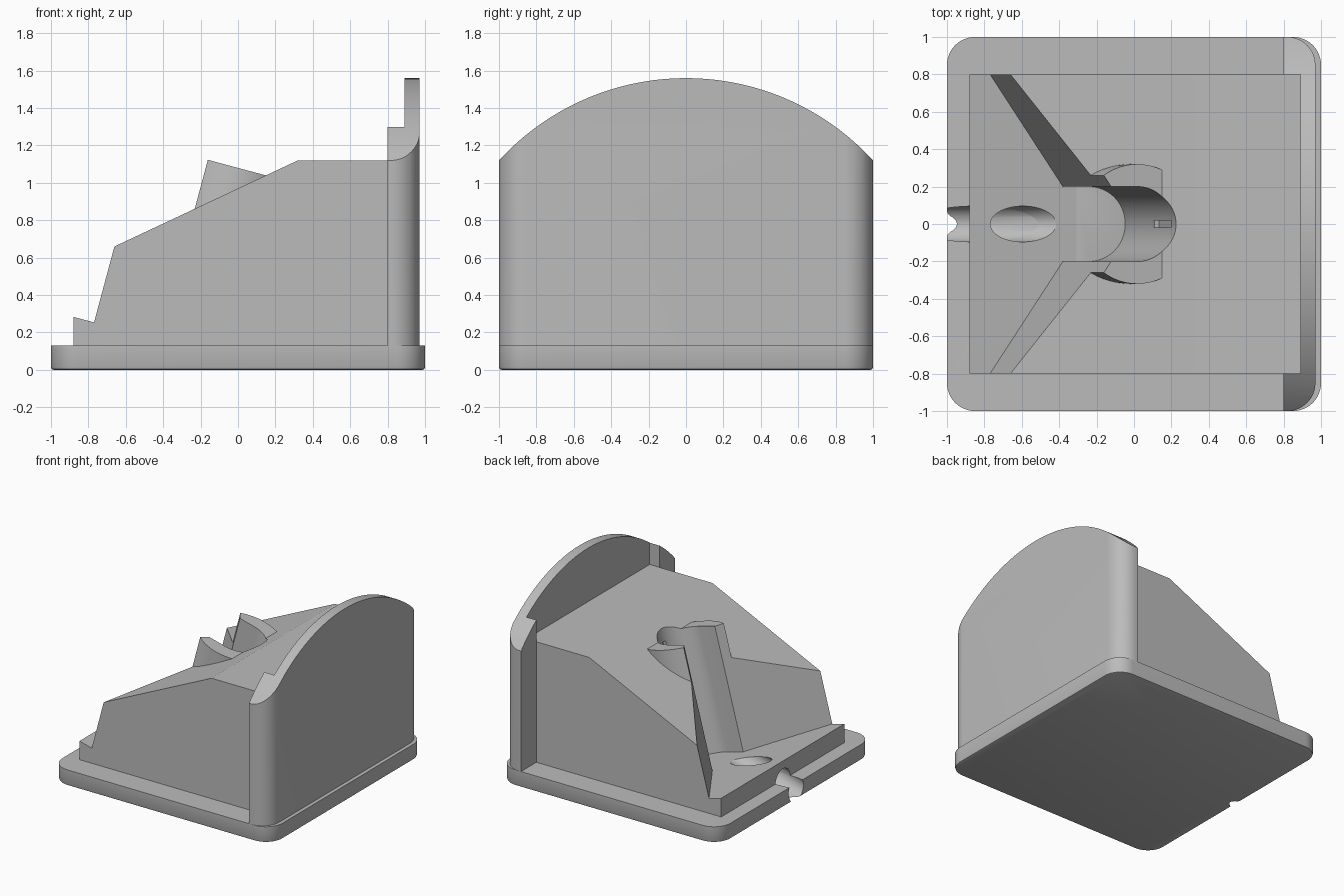
import bpy, bmesh
from math import sin, cos, pi, radians, sqrt
from mathutils import Matrix, Vector

if "Cube" in bpy.data.objects:
    bpy.data.objects.remove(bpy.data.objects["Cube"], do_unlink=True)

# One plain grey plastic
grey = bpy.data.materials.new("grey_plastic")
grey.use_nodes = True
COLOR = (0.50, 0.50, 0.50, 1)
grey.diffuse_color = COLOR
grey.node_tree.nodes["Principled BSDF"].inputs["Base Color"].default_value = COLOR

TILT = radians(15)
# Tilted frame: origin where the socket axis meets the tray floor
TILTED = Matrix.Translation((-0.24, 0, 0.112)) @ Matrix.Rotation(TILT, 4, "Y")
UPRIGHT = Matrix.Identity(4)
SIDEWAYS = Matrix.Rotation(pi / 2, 4, "X")      # profile in x-z, extruded along -y
LENGTHWAYS = Matrix(((0, 0, 1, 0), (1, 0, 0, 0), (0, 1, 0, 0), (0, 0, 0, 1)))


def arc(cx, cy, r, start, end, n=12):
    angles = [radians(start + (end - start) * i / n) for i in range(n + 1)]
    return [(cx + r * cos(a), cy + r * sin(a)) for a in angles]


def mirrored(half):
    return half + [(x, -y) for x, y in reversed(half)]


def prism(name, outline, low, high, frame=UPRIGHT, foot_bevel=0):
    """Extrude a flat outline from low to high inside the given frame."""
    bm = bmesh.new()
    bottom = bm.faces.new([bm.verts.new((x, y, low)) for x, y in outline])
    rim = bmesh.ops.extrude_face_region(bm, geom=[bottom], use_keep_orig=True)["geom"]
    bmesh.ops.translate(bm, vec=(0, 0, high - low),
                        verts=[v for v in rim if isinstance(v, bmesh.types.BMVert)])
    bmesh.ops.recalc_face_normals(bm, faces=bm.faces)
    if foot_bevel:
        edges = [e for e in bm.edges if all(abs(v.co.z - low) < 1e-5 for v in e.verts)]
        bmesh.ops.bevel(bm, geom=edges, offset=foot_bevel, segments=2,
                        profile=0.5, affect="EDGES")
    bmesh.ops.transform(bm, matrix=frame, verts=bm.verts)
    bmesh.ops.recalc_face_normals(bm, faces=bm.faces)
    mesh = bpy.data.meshes.new(name)
    bm.to_mesh(mesh)
    bm.free()
    mesh.materials.append(grey)
    obj = bpy.data.objects.new(name, mesh)
    bpy.context.collection.objects.link(obj)
    return obj


def combine(obj, tool, operation="DIFFERENCE"):
    mod = obj.modifiers.new(tool.name, "BOOLEAN")
    mod.operation, mod.object, mod.solver = operation, tool, "EXACT"
    bpy.context.view_layer.objects.active = obj
    bpy.ops.object.modifier_apply(modifier=mod.name)


# Base plate with rounded corners and a softened foot
half_base = arc(-0.85, 0.85, 0.15, 180, 90) + arc(0.85, 0.85, 0.15, 90, 0)
base = prism("base_plate", mirrored(half_base), 0, 0.13, foot_bevel=0.015)

# Back wall: U-shaped footprint trimmed by a broad arch
half_wall = ([(0.89, 0.8), (0.8, 0.8), (0.8, 1)]
             + arc(0.82, 0.85, 0.15, 90, 0))
wall = prism("back_wall", mirrored(half_wall), 0.13, 1.7)
arch = prism("arch_trimmer", arc(0, 0.204, 1.356, 0, 357.5, 143), 0.5, 1.2, LENGTHWAYS)
combine(wall, arch, "INTERSECT")

# Sloping body
body = prism("sloping_body", [(-0.88, 0.13), (-0.88, 0.557), (0.32, 1.12),
                              (0.895, 1.12), (0.895, 0.13)], -0.8, 0.8, SIDEWAYS)

# Tilted collar around the socket
collar = prism("socket_collar", arc(0, 0, 0.32, 0, 354, 59), 0.55, 0.997, TILTED)

# Funnel-shaped opening that narrows into the round socket
half_funnel = [(-0.75, 1.1), (-0.145, 0.2)] + arc(0, 0, 0.2, 90, 2, 20)
funnel = prism("funnel_cutter", mirrored(half_funnel), 0, 1.5, TILTED)

# Narrow slit at the back of the socket
slit = prism("slit_cutter", [(0.1, -0.018), (0.225, -0.018), (0.225, 0.018),
                             (0.1, 0.018)], 0.6, 0.95, TILTED)

# Cable bore rising inward from the front edge of the base
axis = Vector((1, 0, 0.3)).to_track_quat("Z", "Y").to_matrix().to_4x4()
bore = prism("cable_bore_cutter", arc(0, 0, 0.096, 0, 350, 35), -0.4, 0.75,
             Matrix.Translation((-0.88, 0, 0.12)) @ axis)

for part, tools in ((base, (funnel, bore)), (body, (funnel, slit, bore)),
                    (collar, (funnel, slit))):
    for tool in tools:
        combine(part, tool)

for helper in (arch, funnel, slit, bore):
    bpy.data.objects.remove(helper, do_unlink=True)

# Smooth the round surfaces, keep the edges crisp
for part in (base, wall, body, collar):
    bpy.ops.object.select_all(action="DESELECT")
    part.select_set(True)
    bpy.context.view_layer.objects.active = part
    bpy.ops.object.shade_smooth_by_angle(angle=radians(25))
